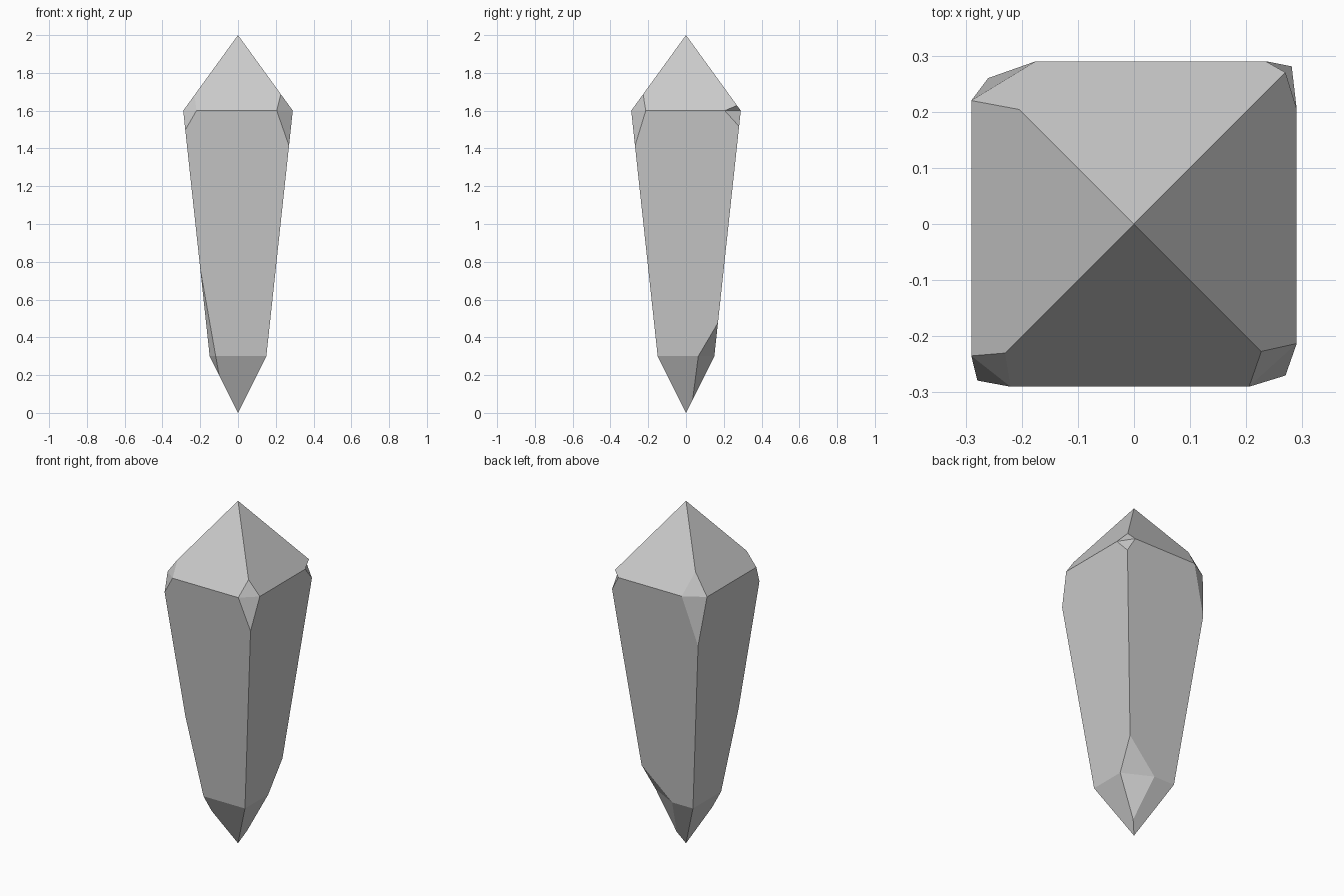
import bpy, bmesh

if "Cube" in bpy.data.objects:
    bpy.data.objects.remove(bpy.data.objects["Cube"])

# Square crystal: tip z=0, foot belt z=.3, shoulder belt z=1.6, apex z=2
FOOT, F_Z = 0.15, 0.3
SHOULDER, S_Z = 0.29, 1.6
SIGNS = [(1, -1), (1, 1), (-1, 1), (-1, -1)]
# Chipped corners: (upper edge offset, incoming belt, outgoing belt, lower edge offset)
TOP = [(.227, .205, .213, .270), (.27, .205, .235, .281),
       (.204, .175, .22, .26), (.23, .235, .22, .279)]
BOTTOM = [None, (.169, .065, -.015, .035), None, (.20, .11, .118, .10)]


def cap_z(s):
    return 2 - s * (2 - S_Z) / SHOULDER


def shaft_z(s):
    return F_Z + (s - FOOT) * (S_Z - F_Z) / (SHOULDER - FOOT)


def tip_z(s):
    return s * F_Z / FOOT


bm = bmesh.new()
apex = bm.verts.new((0, 0, 2))
tip = bm.verts.new((0, 0, 0))


def chip(k, cut, half, z, upper, lower):
    """Cut corner k with two triangles; returns upper, in, out, lower vertices."""
    sx, sy = SIGNS[k]
    if cut is None:
        v = bm.verts.new((sx * half, sy * half, z))
        return [v] * 4
    a, i, o, b = cut
    along_x = lambda t: (sx * t, sy * half, z)
    along_y = lambda t: (sx * half, sy * t, z)
    fi, fo = (along_x, along_y) if k % 2 == 0 else (along_y, along_x)
    v = [bm.verts.new(p) for p in ((sx * a, sy * a, upper(a)), fi(i), fo(o),
                                   (sx * b, sy * b, lower(b)))]
    bm.faces.new((v[0], v[1], v[2]))
    bm.faces.new((v[3], v[2], v[1]))
    return v


def face(*verts):
    bm.faces.new(list(dict.fromkeys(verts)))


top = [chip(k, TOP[k], SHOULDER, S_Z, cap_z, shaft_z) for k in range(4)]
bot = [chip(k, BOTTOM[k], FOOT, F_Z, shaft_z, tip_z) for k in range(4)]

# Cap, shaft and tip faces on each side
for k in range(4):
    n = (k + 1) % 4
    t, tn, b, bn = top[k], top[n], bot[k], bot[n]
    face(apex, t[0], t[2], tn[1], tn[0])
    face(t[2], t[3], b[0], b[2], bn[1], bn[0], tn[3], tn[1])
    face(b[2], b[3], tip, bn[3], bn[1])

bmesh.ops.recalc_face_normals(bm, faces=bm.faces[:])
mesh = bpy.data.meshes.new("crystal")
bm.to_mesh(mesh)
bm.free()
bpy.context.collection.objects.link(bpy.data.objects.new("crystal", mesh))
